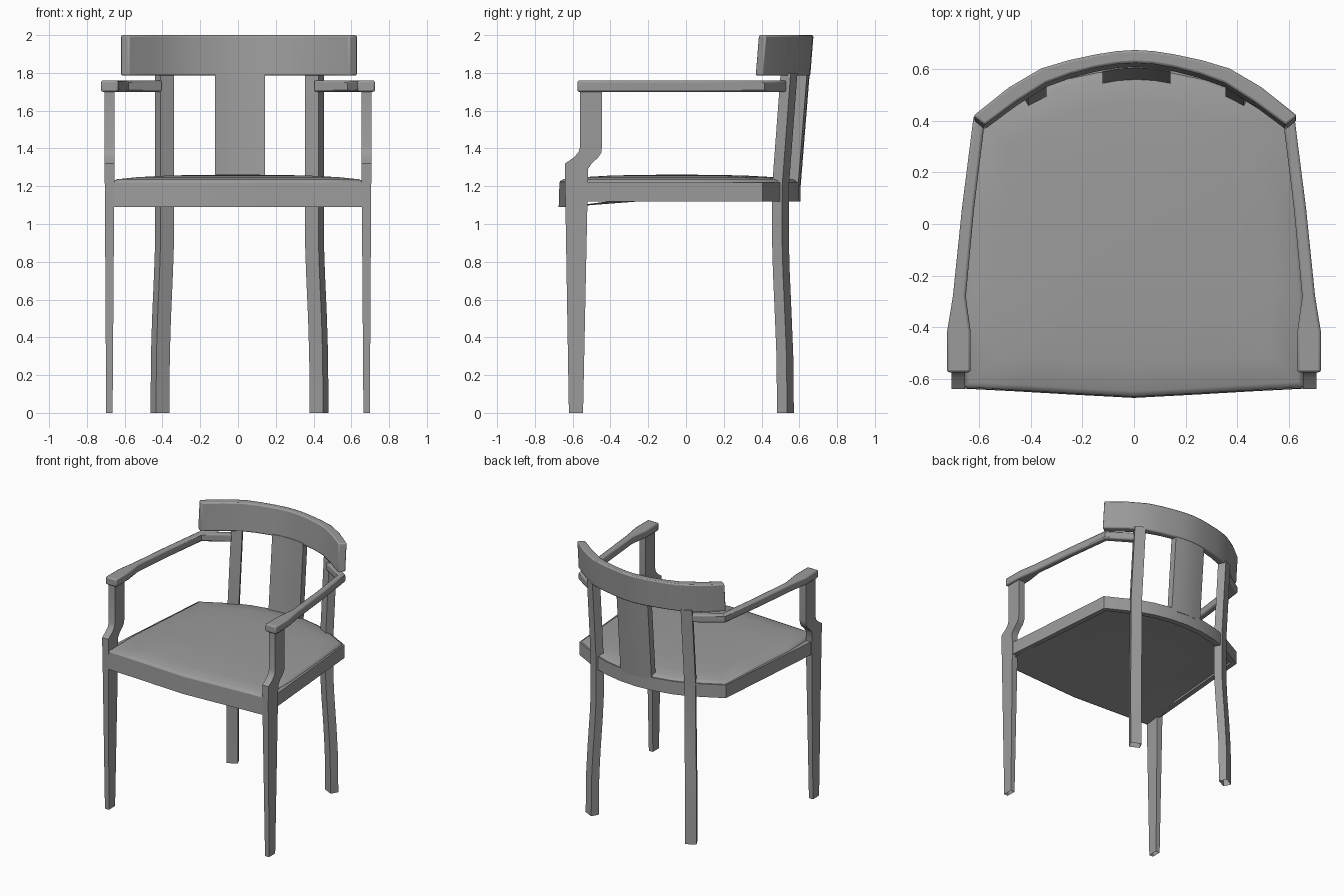
import bpy, bmesh
from math import radians

if "Cube" in bpy.data.objects:
    bpy.data.objects.remove(bpy.data.objects["Cube"])

# Mid-grey finish shared by all parts
grey = bpy.data.materials.new("grey_finish")
grey.diffuse_color = (.33, .33, .33, 1)
grey.use_nodes = True
grey.node_tree.nodes["Principled BSDF"].inputs["Base Color"].default_value = grey.diffuse_color


def add_object(name, verts, faces, mirror=False, bevel=0, shift=0, smooth=35):
    """Mesh object with consistent normals, optional mirror and bevel."""
    mesh = bpy.data.meshes.new(name)
    mesh.from_pydata(verts, [], faces)
    mesh.materials.append(grey)
    bm = bmesh.new()
    bm.from_mesh(mesh)
    bmesh.ops.recalc_face_normals(bm, faces=bm.faces)
    bm.to_mesh(mesh)
    bm.free()
    obj = bpy.data.objects.new(name, mesh)
    bpy.context.collection.objects.link(obj)
    obj.location.x = shift
    if bevel:
        mod = obj.modifiers.new("soft_edges", 'BEVEL')
        mod.width, mod.segments = bevel, 2
        mod.limit_method, mod.angle_limit = 'ANGLE', 1.0
    if mirror:
        obj.modifiers.new("mirror", 'MIRROR')
    bpy.ops.object.select_all(action='DESELECT')
    obj.select_set(True)
    bpy.context.view_layer.objects.active = obj
    bpy.ops.object.shade_smooth_by_angle(angle=radians(smooth))
    return obj


def loft(name, rings, open_start=False, **kw):
    """Skin a list of equal-length rings and cap the ends."""
    n = len(rings[0])
    verts = [p for r in rings for p in r]
    faces = [(i * n + j, i * n + (j + 1) % n, (i + 1) * n + (j + 1) % n, (i + 1) * n + j)
             for i in range(len(rings) - 1) for j in range(n)]
    faces.append(tuple(range(len(verts) - n, len(verts))))
    if not open_start:
        faces.append(tuple(range(n)))
    return add_object(name, verts, faces, **kw)


def band(name, outer, inner, z0, z1, lean=0, **kw):
    """Upright strip between two plan curves; the bottom is moved by -lean in y."""
    rings = [[(ox, oy - lean, z0), (ix, iy - lean, z0), (ix, iy, z1), (ox, oy, z1)]
             for (ox, oy), (ix, iy) in zip(outer, inner)]
    return loft(name, rings, **kw)


def both(half):
    """Complete a half curve that ends on x = 0."""
    return half + [(-x, y) for x, y in reversed(half[:-1])]


# Front legs continuing up into the arm supports: (y front, y back, x in, x out, z)
leg = [(-.62, -.545, .664, .698, 0), (-.64, -.52, .655, .705, 1.2),
       (-.64, -.52, .655, .708, 1.29), (-.64, -.50, .655, .708, 1.32),
       (-.595, -.465, .655, .708, 1.352), (-.57, -.448, .655, .708, 1.378),
       (-.56, -.445, .655, .708, 1.41), (-.56, -.445, .655, .708, 1.71)]
loft("front_legs", [[(a, f, z), (b, f, z), (b, r, z), (a, r, z)]
                    for f, r, a, b, z in leg], open_start=True, mirror=True)

# Back legs continuing up into the back posts: (x offset, y offset, z)
section = [(.418, .456), (.347, .492), (.375, .545), (.447, .509)]
bends = [(.024, .026, 0), (.022, .023, .3), (.016, .015, .5), (.005, .004, .75),
         (0, 0, .9), (0, 0, 1.2), (0, .045, 1.8)]
loft("back_legs", [[(x + dx, y + dy, z) for x, y in section] for dx, dy, z in bends],
     open_start=True, mirror=True, shift=.008)

# Armrests
band("armrests",
     [(.725, -.575), (.725, -.42), (.702, -.28), (.667, .06), (.622, .415), (.43, .54)],
     [(.633, -.575), (.633, -.42), (.652, -.28), (.62, .06), (.58, .385), (.40, .497)],
     1.70, 1.76, mirror=True, bevel=.01)

# Curved crest rail
band("crest_rail",
     both([(.628, .42), (.49, .53), (.366, .603), (.26, .635), (.153, .658), (.07, .671), (0, .675)]),
     both([(.584, .383), (.46, .475), (.346, .547), (.25, .582), (.153, .607), (.07, .621), (0, .625)]),
     1.785, 2.0, lean=.017, bevel=.009, shift=.005)

# Central back slat
band("back_slat",
     both([(.132, .641), (.07, .651), (0, .655)]),
     both([(.132, .59), (.07, .601), (0, .605)]),
     1.2, 1.8, lean=.048, shift=.01)

# Seat side rails
band("side_rails", [(.705, -.60), (.622, .405)], [(.665, -.60), (.585, .385)],
     1.12, 1.22, mirror=True)

# Curved seat back rail
back_out = both([(.622, .405), (.40, .523), (.28, .566), (.14, .595), (0, .605)])
back_in = both([(.585, .385), (.38, .485), (.267, .524), (.133, .552), (0, .562)])
band("back_rail", back_out, back_in, 1.12, 1.22)

# Upholstered seat: domed sheet from rings shrinking to the centre
front = [(-.66, -.632), (-.45, -.645), (-.225, -.658), (0, -.67),
         (.225, -.658), (.45, -.645), (.66, -.632)]
side = [(.664, -.3), (.637, .05)]
back = [(x * .985, y - .007) for x, y in back_out]
outline = front + side + back + [(-x, y) for x, y in reversed(side)]
n = len(outline)
levels = [(1, 1.218), (.993, 1.228), (.965, 1.237), (.8, 1.248), (.55, 1.257), (.28, 1.26)]
verts = [(x * s, (y + .05) * s - .05, z) for s, z in levels for x, y in outline]
faces = [(i * n + j, i * n + (j + 1) % n, (i + 1) * n + (j + 1) % n, (i + 1) * n + j)
         for i in range(len(levels) - 1) for j in range(n)]
last = (len(levels) - 1) * n
verts.append((0, -.05, 1.262))
faces += [(last + j, last + (j + 1) % n, len(verts) - 1) for j in range(n)]
add_object("seat", verts, faces, smooth=60)

# Front apron: upholstered face hanging from the seat front
edge = [(-.70, -.632)] + front[1:-1] + [(.70, -.632)]
k = len(edge)
apron = [(x, y, 1.22) for x, y in edge] + [(x, y - .004, 1.09) for x, y in edge]
add_object("front_apron", apron, [(i, i + 1, k + i + 1, k + i) for i in range(k - 1)])

# Underside of the seat, sloping down to the apron's lower edge
under = [(x, y, 1.09) for x, y in edge]
under += [(x, y, 1.135) for x, y in [(.64, -.3), (.612, .05)] + back_in + [(-.612, .05), (-.64, -.3)]]
m = len(under)
under.append((0, -.05, 1.135))
add_object("seat_underside", under, [(j, (j + 1) % m, m) for j in range(m)])
